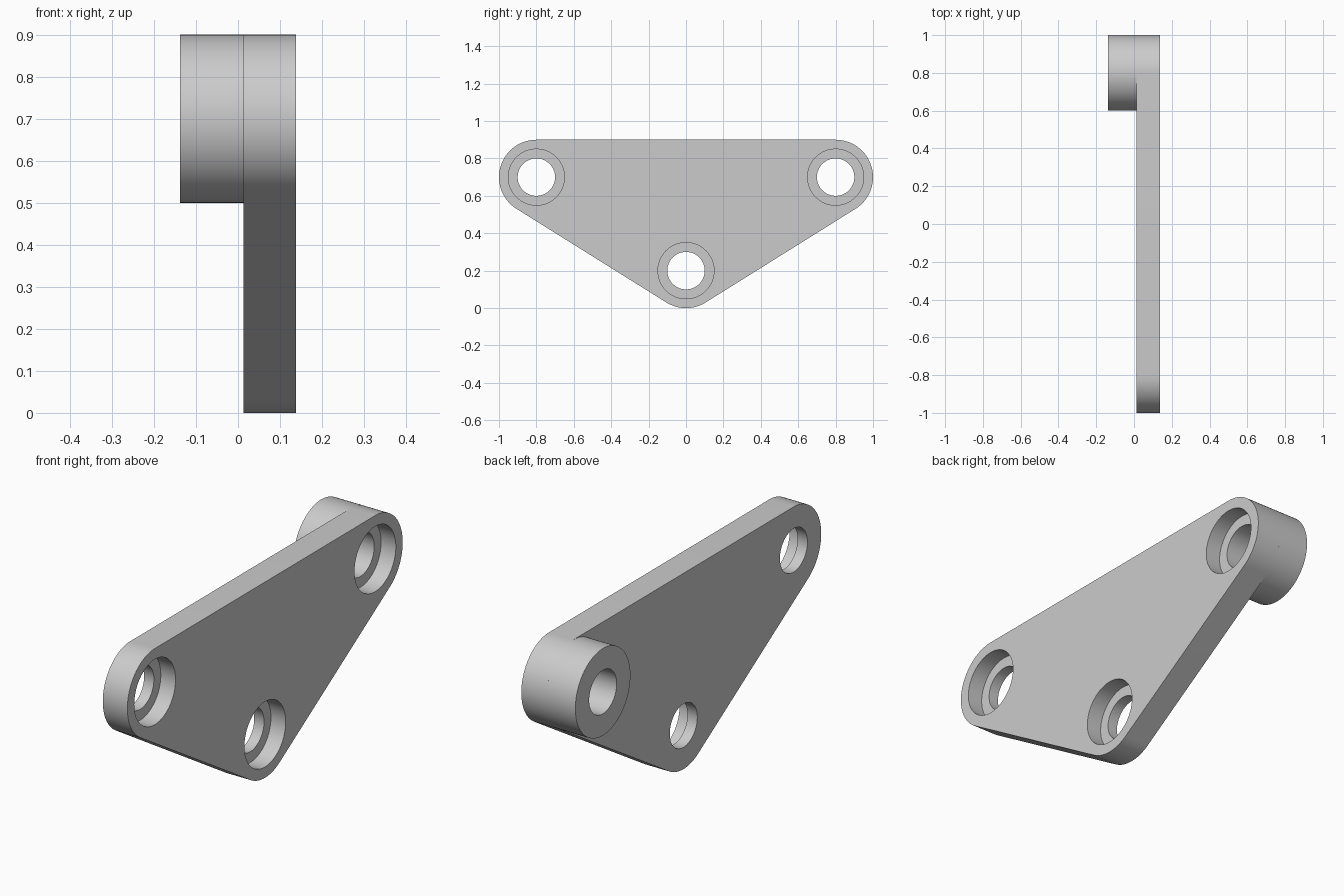
import bpy, bmesh
from math import atan2, acos, cos, sin, hypot, pi, radians
from mathutils import Vector, Matrix

if "Cube" in bpy.data.objects:
    bpy.data.objects.remove(bpy.data.objects["Cube"])

# Main dimensions
BACK, SEAT, FRONT = 0.0125, 0.0625, 0.1375   # plate back, counterbore floor, plate front (x)
BOSS_END = -0.1375
R_OUTER, R_BORE, R_SEAT = 0.2, 0.1, 0.15
CORNERS = [(0.8, 0.7), (-0.8, 0.7), (0.0, 0.2)]  # (y, z), counter-clockwise
SEGMENTS = 96

grey = bpy.data.materials.new("light grey")
grey.use_nodes = True
colour = (0.6, 0.6, 0.6, 1)
grey.diffuse_color = colour
grey.node_tree.nodes["Principled BSDF"].inputs["Base Color"].default_value = colour


def circle(centre, radius, start=0, end=2 * pi, steps=SEGMENTS, closed=True):
    """Points (y, z) along an arc."""
    count = steps if closed else steps + 1
    angles = [start + (end - start) * i / steps for i in range(count)]
    return [(centre[0] + radius * cos(a), centre[1] + radius * sin(a)) for a in angles]


def prism(name, outline, x0, x1):
    """Extrude a (y, z) outline along x."""
    bm = bmesh.new()
    face = bm.faces.new([bm.verts.new((x0, y, z)) for y, z in outline])
    side = bmesh.ops.extrude_face_region(bm, geom=[face])
    moved = [v for v in side["geom"] if isinstance(v, bmesh.types.BMVert)]
    bmesh.ops.translate(bm, verts=moved, vec=(x1 - x0, 0, 0))
    bmesh.ops.recalc_face_normals(bm, faces=bm.faces)
    mesh = bpy.data.meshes.new(name)
    bm.to_mesh(mesh)
    bm.free()
    mesh.materials.append(grey)
    obj = bpy.data.objects.new(name, mesh)
    bpy.context.collection.objects.link(obj)
    return obj


def drill(obj, centre, radius, x0, x1):
    """Cut a round hole along x."""
    cutter = prism("hole_cutter", circle(centre, radius), x0, x1)
    cutter.hide_render = True
    bpy.context.view_layer.objects.active = obj
    mod = obj.modifiers.new("hole", "BOOLEAN")
    mod.operation, mod.solver, mod.object = "DIFFERENCE", "EXACT", cutter
    bpy.ops.object.modifier_apply(modifier=mod.name)
    bpy.data.objects.remove(cutter)


def smooth(obj):
    bpy.ops.object.select_all(action="DESELECT")
    obj.select_set(True)
    bpy.context.view_layer.objects.active = obj
    bpy.ops.object.shade_smooth_by_angle(angle=radians(20))


# Rounded triangular plate: an arc at each corner, joined by tangent lines
outline = []
for i, corner in enumerate(CORNERS):
    before, after = CORNERS[i - 1], CORNERS[(i + 1) % 3]
    start = atan2(corner[1] - before[1], corner[0] - before[0]) - pi / 2
    end = atan2(after[1] - corner[1], after[0] - corner[0]) - pi / 2
    while end < start:
        end += 2 * pi
    outline += circle(corner, R_OUTER, start, end, 36, closed=False)
plate = prism("plate", outline, BACK, FRONT)

# Counterbored holes in every corner
for corner in CORNERS:
    drill(plate, corner, R_BORE, BACK - 0.1, FRONT + 0.1)
    drill(plate, corner, R_SEAT, SEAT, FRONT + 0.1)
smooth(plate)

# Round boss behind the rear corner
boss = prism("boss", circle(CORNERS[0], R_OUTER), BOSS_END, BACK)
drill(boss, CORNERS[0], R_BORE, BOSS_END - 0.1, BACK + 0.1)
smooth(boss)
